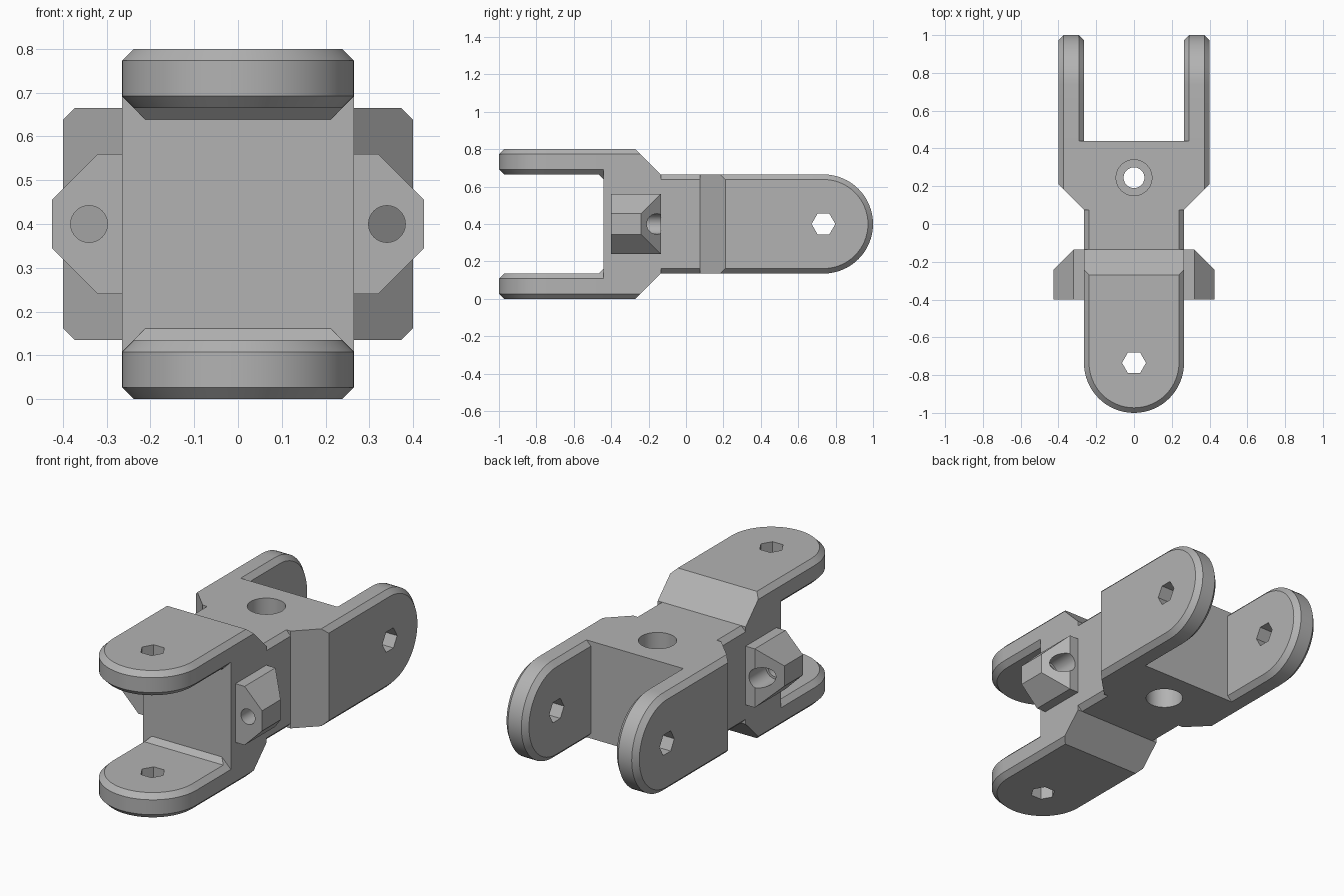
import bpy, bmesh, math
from mathutils import Vector

default = bpy.data.objects.get("Cube")
if default:
    bpy.data.objects.remove(default, do_unlink=True)

W, H, T, C = 0.265, 0.8, 0.135, 0.027   # half width, height, arm thickness, chamfer
MID, PIVOT, WALL = H / 2, -0.735, -0.44

steel = bpy.data.materials.new("plain_grey")
steel.use_nodes = True
grey = (0.45, 0.45, 0.45, 1)
steel.diffuse_color = grey
steel.node_tree.nodes["Principled BSDF"].inputs["Base Color"].default_value = grey


def loft(name, rings, clips=(), place=None):
    """Closed solid through rings of points, trimmed by planes."""
    bm = bmesh.new()
    loops = [[bm.verts.new(place(p) if place else p) for p in ring] for ring in rings]
    n = len(loops[0])
    for a, b in zip(loops, loops[1:]):
        for i in range(n):
            j = (i + 1) % n
            bm.faces.new((a[i], a[j], b[j], b[i]))
    bm.faces.new(loops[0])
    bm.faces.new(loops[-1])
    for co, no in clips:
        if place:
            no = place(Vector(co) + Vector(no)) - place(co)
            co = place(co)
        cut = bmesh.ops.bisect_plane(bm, geom=bm.verts[:] + bm.edges[:] + bm.faces[:],
                                     plane_co=co, plane_no=no, clear_outer=True)
        edges = [e for e in cut["geom_cut"] if isinstance(e, bmesh.types.BMEdge)]
        bmesh.ops.holes_fill(bm, edges=edges, sides=0)
    bmesh.ops.recalc_face_normals(bm, faces=bm.faces[:])
    mesh = bpy.data.meshes.new(name)
    bm.to_mesh(mesh)
    bm.free()
    mesh.materials.append(steel)
    ob = bpy.data.objects.new(name, mesh)
    bpy.context.collection.objects.link(ob)
    return ob


def combine(body, tools, operation):
    """Merge or cut the tools, then discard them."""
    bpy.context.view_layer.objects.active = body
    for tool in tools:
        mod = body.modifiers.new("combine", 'BOOLEAN')
        mod.operation, mod.solver, mod.object = operation, 'EXACT', tool
        bpy.ops.object.modifier_apply(modifier=mod.name)
        bpy.data.objects.remove(tool, do_unlink=True)


def bar(name, z0, z1, y0, y1, clips=(), place=None):
    """Bar along y with four chamfered long edges."""
    section = [(-W, z0 + C), (-W + C, z0), (W - C, z0), (W, z0 + C),
               (W, z1 - C), (W - C, z1), (-W + C, z1), (-W, z1 - C)]
    return loft(name, [[(x, y, z) for x, z in section] for y in (y0, y1)], clips, place)


def tongue(r, z):
    """Rounded arm outline."""
    arc = [math.pi * (1 + i / 32) for i in range(33)]
    return ([(r * math.cos(a), PIVOT + r * math.sin(a), z) for a in arc]
            + [(r, -0.4, z), (-r, -0.4, z)])


def rod(name, centre, r, sides, lo, hi, axis=2, turn=0.0, place=None):
    """Cutter along z (axis 2) or y (axis 1)."""
    rings = []
    for level in (lo, hi):
        ring = []
        for i in range(sides):
            a = turn + math.tau * i / sides
            u, v = centre[0] + r * math.cos(a), centre[1] + r * math.sin(a)
            ring.append((u, v, level) if axis == 2 else (u, level, v))
        rings.append(ring)
    cutter = loft(name, rings, place=place)
    cutter.hide_render = True
    return cutter


def clevis(end, turn, gussets, place):
    """Fork with two rounded arms and a sloped shoulder ending at y = end."""
    slope = end - T
    parts = [bar("shoulder", 0, H, WALL, end,
                 [((0, slope, H), (0, 1, 1)), ((0, slope, 0), (0, 1, -1))], place)]
    for flip in (False, True):
        def side(p, flip=flip):
            q = Vector((p[0], p[1], H - p[2] if flip else p[2]))
            return place(q)
        parts.append(loft("arm", [tongue(W - C, 0), tongue(W, C),
                                  tongue(W, T - C), tongue(W - C, T)], place=side))
        if gussets:
            # Sloped strip in the inner corner, ends following the arm chamfer
            d = WALL - C
            x, rise = W - C, -0.4 - d
            parts.append(loft("gusset", [[(s * x, d, T), (s * x, -0.4, T),
                                          (s * (x - rise), -0.4, T + rise)]
                                         for s in (-1, 1)], place=side))
    hole = rod("pin_hole", (0, PIVOT), 0.0635, 6, -0.1, H + 0.1, turn=turn, place=place)
    return parts, hole


# Front fork stands upright; rear fork is turned a quarter about the long axis
front, front_hole = clevis(-T, 0, True, lambda p: Vector(p))
rear, rear_hole = clevis(-0.075, math.pi / 6, False,
                         lambda p: Vector((p[2] - MID, -p[1], p[0] + MID)))
body = bar("joint_body", T, H - T, -0.2, 0.14)
combine(body, front + rear, 'UNION')

# Side lugs with a sloped back
holes = [front_hole, rear_hole]
for s in (-1, 1):
    half = [(0.2, 0.16), (0.32, 0.16), (0.425, 0.055)]
    profile = half + [(x, -z) for x, z in reversed(half)]
    lug = loft("lug", [[(s * x, y, MID + z) for x, z in profile] for y in (-0.4, -T)],
               [((s * 0.425, -0.24, MID), (s, 1, 0))])
    combine(body, [lug], 'UNION')
    # Stepped screw hole
    holes.append(rod("screw_hole", (s * 0.34, MID), 0.042, 32, -0.45, -0.2, axis=1))
    holes.append(rod("screw_recess", (s * 0.34, MID), 0.055, 32, -0.28, -0.1, axis=1))

# Vertical bore, recessed at both ends
bore = (0, 0.245)
holes.append(rod("bore", bore, 0.055, 40, 0, H))
holes.append(rod("upper_recess", bore, 0.095, 40, 0.47, H))
holes.append(rod("lower_recess", bore, 0.095, 40, 0, 0.33))
combine(body, holes, 'DIFFERENCE')

bpy.ops.object.select_all(action='DESELECT')
body.select_set(True)
bpy.context.view_layer.objects.active = body
bpy.ops.object.shade_smooth_by_angle(angle=math.radians(25))
